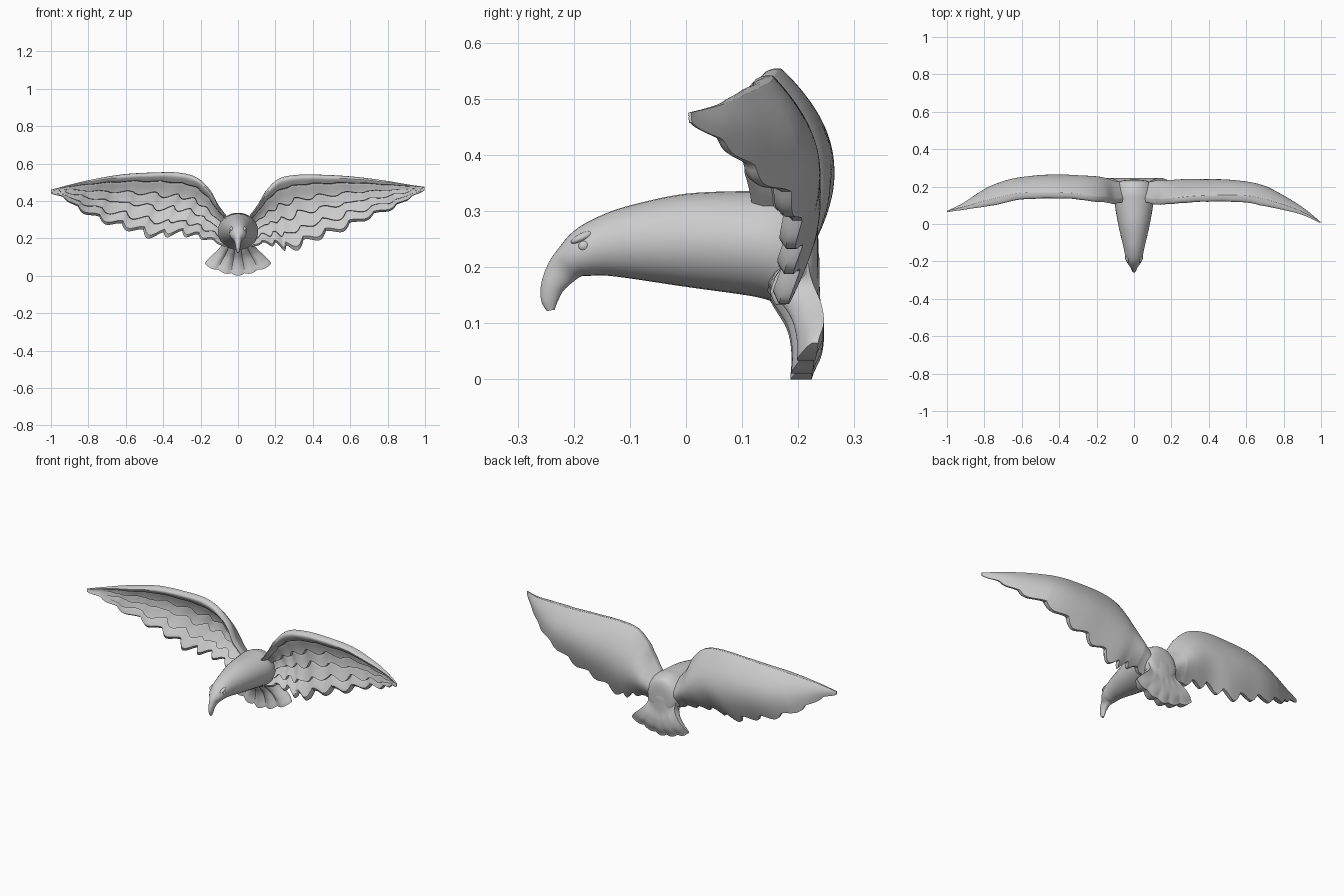
import bpy, bmesh, math

if "Cube" in bpy.data.objects:
    bpy.data.objects.remove(bpy.data.objects["Cube"])


def spline(table, u):
    """Catmull-Rom sample of a table of tuples, u in 0..1."""
    n = len(table) - 1
    i = min(int(u * n), n - 1)
    t = u * n - i
    p = [table[max(0, min(n, i + k))] for k in (-1, 0, 1, 2)]
    return [0.5 * (2 * b + (c - a) * t + (2 * a - 5 * b + 4 * c - d) * t * t
                   + (3 * b - a - 3 * c + d) * t ** 3) for a, b, c, d in zip(*p)]


def bump(x, skew=1.0):
    """Repeating rounded feather-tip shape, 0..1."""
    return abs(math.sin(math.pi * (x % 1.0) ** skew))


def smooth(ob, angle=40):
    bpy.ops.object.select_all(action='DESELECT')
    ob.select_set(True)
    bpy.context.view_layer.objects.active = ob
    bpy.ops.object.shade_smooth_by_angle(angle=math.radians(angle))


def loft(name, rings, angle=40):
    """Skin closed rings of points and cap both ends."""
    bm = bmesh.new()
    rows = [[bm.verts.new(p) for p in r] for r in rings]
    n = len(rows[0])
    for a, b in zip(rows, rows[1:]):
        for i in range(n):
            j = (i + 1) % n
            bm.faces.new((a[i], a[j], b[j], b[i]))
    bm.faces.new(rows[0])
    bm.faces.new(rows[-1])
    bmesh.ops.triangulate(bm, faces=[f for f in bm.faces if len(f.verts) > 4])
    bmesh.ops.recalc_face_normals(bm, faces=bm.faces)
    me = bpy.data.meshes.new(name)
    bm.to_mesh(me)
    bm.free()
    ob = bpy.data.objects.new(name, me)
    bpy.context.collection.objects.link(ob)
    smooth(ob, angle)


# Body, head and hooked beak: y, z, half width, half height, pitch
BODY = [(.236, .215, .02, .03, 0), (.232, .218, .065, .075, 0), (.215, .226, .092, .096, 0),
        (.17, .235, .106, .101, 0), (.12, .242, .105, .094, 0), (0, .248, .085, .083, 0),
        (-.10, .245, .062, .065, 0), (-.15, .238, .051, .053, 5), (-.185, .226, .045, .043, 15),
        (-.205, .211, .036, .033, 35), (-.222, .192, .021, .028, 52),
        (-.238, .165, .015, .021, 72), (-.243, .14, .010, .015, 90),
        (-.241, .123, .005, .007, 100)]
rings = []
for k in range(71):
    y, z, hw, hh, pitch = spline(BODY, k / 70)
    p = math.radians(pitch)
    ring = []
    for j in range(32):
        a = math.tau * j / 32
        h = hh * math.sin(a)
        ring.append((hw * math.cos(a), y - h * math.sin(p), z + h * math.cos(p)))
    rings.append(ring)
loft("body_and_beak", rings, 60)

# Eyes and brows
for side in (-1, 1):
    for name, loc, scale in (("eye", (.041, -.182, .238), (.007, .010, .009)),
                             ("brow", (.032, -.185, .253), (.013, .022, .008))):
        bpy.ops.mesh.primitive_uv_sphere_add(segments=16, ring_count=10, radius=1,
                                             location=(side * loc[0], loc[1], loc[2]),
                                             rotation=(math.radians(25), 0, 0))
        ob = bpy.context.object
        ob.name = name
        ob.scale = scale
        smooth(ob, 60)

# Wings: leading edge x, z, trailing edge x, z, edge y, camber
RIGHT = [(.06, .32, .06, .15, .14, .07), (.105, .38, .14, .165, .135, .08),
         (.15, .455, .22, .145, .135, .08), (.22, .52, .29, .125, .14, .08),
         (.32, .54, .41, .18, .15, .07), (.46, .54, .55, .23, .155, .062),
         (.62, .53, .69, .295, .15, .045), (.78, .51, .83, .355, .11, .025),
         (.90, .49, .925, .415, .065, .012), (.998, .476, .998, .456, .01, 0)]
LEFT = [(.06, .32, .06, .15, .14, .07), (.105, .38, .14, .18, .135, .085),
        (.15, .46, .24, .20, .145, .09), (.22, .525, .34, .21, .15, .09),
        (.32, .552, .46, .195, .165, .08), (.46, .552, .58, .235, .17, .07),
        (.62, .542, .71, .275, .165, .052), (.78, .515, .84, .34, .13, .03),
        (.90, .487, .93, .41, .095, .012), (1.0, .46, 1.0, .44, .07, 0)]
ROWS = [(.15, 0), (.38, 9), (.58, 8), (.79, 8), (1.0, 0)]    # feather row end, feather count
STEPS = 9                                                    # samples across a row


def feather_rows(u):
    """Chord samples (v, relief) of overlapping feather rows on the wing front."""
    out, start = [], 0.0
    for k, (edge, count) in enumerate(ROWS):
        b = bump(u * count + .4 * k, 1.5) if count else 1
        end = edge - .04 * (1 - b)
        for j in range(STEPS):
            r = j / (STEPS - 1)
            v = end * r * r if k == 0 else start + (end - start) * (.04 + .96 * r)
            out.append((v, (.016 * r ** .7 if k else .016) + .006 * b * r))
        start = end
    return out


def wing(name, table, side, nu=150):
    rings = []
    for i in range(nu + 1):
        u = i / nu
        tx, tz, bx, bz, ye, camber = spline(table, u)
        # scalloped trailing feathers
        cut = 1 - .10 * (1 - bump(u * 10, 1.7)) * min(1, u * 6)
        chord = math.hypot(bx - tx, bz - tz)
        size = min(1, chord / .22)
        back, front = [], []
        for v, relief in feather_rows(u):
            c = v * cut
            x, z = side * (tx + (bx - tx) * c), tz + (bz - tz) * c
            yb = ye + camber * math.sin(math.pi * c ** .9) + .04 * size ** 2 * c
            roll = math.sqrt(max(0, 1 - (1 - min(1, v / .09)) ** 2))
            t = .002 + size * roll * (.034 - .016 * v + relief)
            t *= min(1, .4 + (1 - v) * 10)
            back.append((x, yb, z))
            front.append((x, yb - t, z))
        rings.append(back + front[::-1])
    loft(name, rings, 40)


wing("right_wing", RIGHT, 1)
wing("left_wing", LEFT, -1)

# Back and tail fan in one sweep downward: half width, back y, thickness
TAIL = [(.05, .19, .04), (.08, .226, .09), (.092, .237, .10), (.088, .238, .10),
        (.085, .24, .08), (.112, .246, .06), (.15, .242, .048), (.178, .224, .032)]
rings = []
for i in range(41):
    w = i / 40
    hw, yb, th = spline(TAIL, w)
    back, front = [], []
    for j in range(51):
        s = -1 + j / 25
        b = bump((s + 1) * 2.5)
        fan = max(0, (w - .5) * 2)
        z_end = .055 * abs(s) ** 1.6 + .010 * (1 - b)
        z = .31 + (z_end - .31) * w
        edge = math.sqrt(max(0, 1 - abs(s) ** 4))
        y = yb - .035 * s * s * (1 - w) + .012 * s * s * fan
        back.append((s * hw, y, z))
        front.append((s * hw, y - .006 - th * (.25 + .75 * edge) * (1 - .35 * fan * (1 - b)), z))
    rings.append(back + front[::-1])
loft("back_and_tail", rings, 50)
